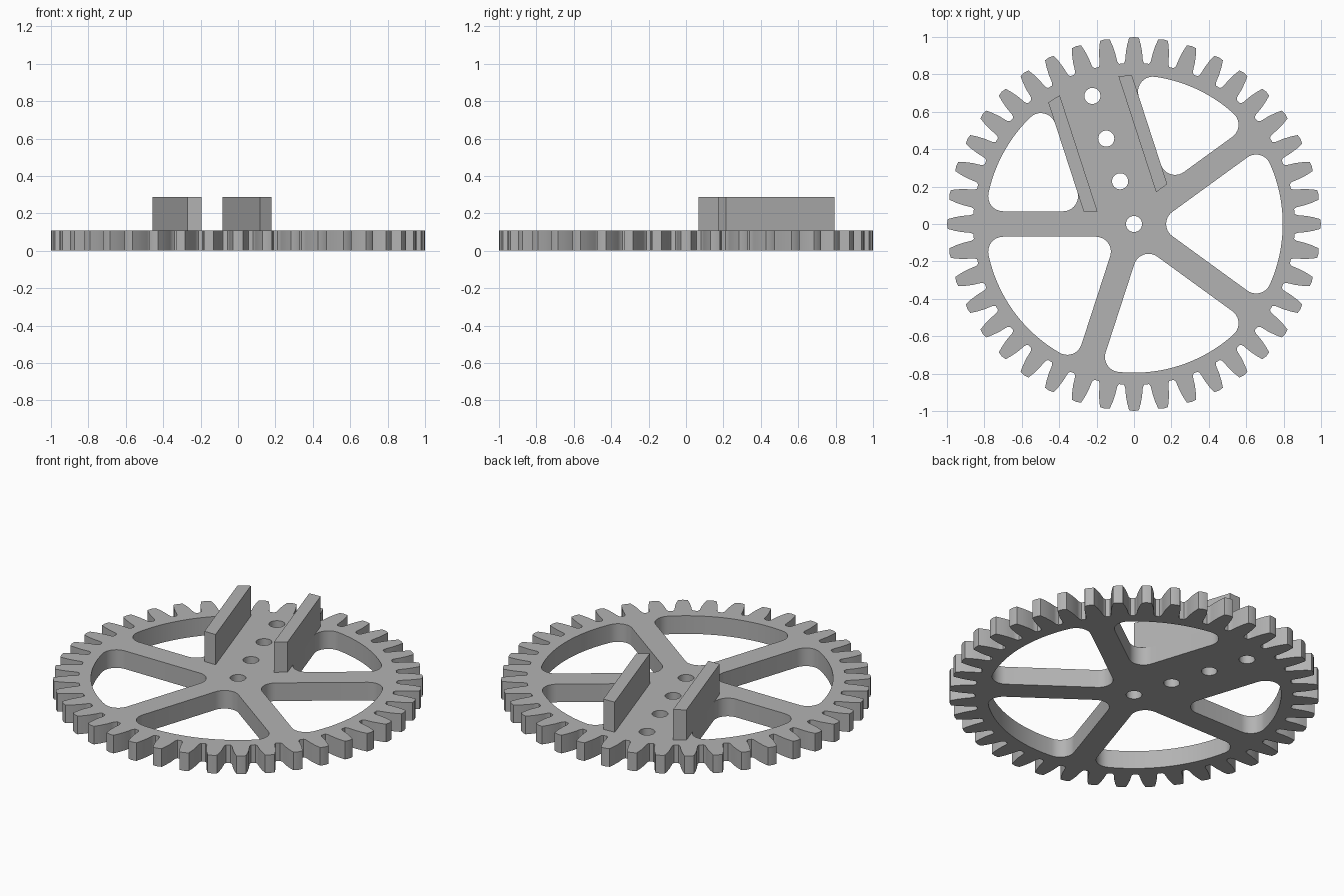
import bpy, bmesh
from math import cos, sin, sqrt, atan2, radians, degrees, tau
from mathutils import Vector

if "Cube" in bpy.data.objects:
    bpy.data.objects.remove(bpy.data.objects["Cube"])

TEETH, RIM, FILLET = 40, 0.795, 0.08
SPOKE, WIDE = 0.068, 0.235          # half widths of the spokes
THICK, TOP = 0.108, 0.288
AXIS = 108                          # direction of the wide spoke

grey = bpy.data.materials.new("grey")
grey.use_nodes = True
colour = (0.45, 0.45, 0.45, 1)
grey.diffuse_color = colour
grey.node_tree.nodes["Principled BSDF"].inputs["Base Color"].default_value = colour


def polar(angle, r=1.0):
    return Vector((r * cos(radians(angle)), r * sin(radians(angle))))


def arc(centre, r, start, end, steps):
    return [centre + polar(start + (end - start) * i / steps, r) for i in range(steps + 1)]


def angle_of(p):
    return degrees(atan2(p.y, p.x))


def slab(name, loops, z0, z1):
    """Extrude closed outlines; inner loops become holes."""
    curve = bpy.data.curves.new(name, 'CURVE')
    curve.dimensions, curve.fill_mode = '2D', 'BOTH'
    curve.extrude = (z1 - z0) / 2
    for loop in loops:
        spline = curve.splines.new('POLY')
        spline.points.add(len(loop) - 1)
        for point, p in zip(spline.points, loop):
            point.co = (p.x, p.y, 0, 1)
        spline.use_cyclic_u = True
    temp = bpy.data.objects.new(name + "_outline", curve)
    bpy.context.collection.objects.link(temp)
    bpy.context.view_layer.update()
    mesh = bpy.data.meshes.new_from_object(
        temp.evaluated_get(bpy.context.evaluated_depsgraph_get()))
    bpy.data.objects.remove(temp)
    bm = bmesh.new()
    bm.from_mesh(mesh)
    bmesh.ops.remove_doubles(bm, verts=bm.verts, dist=1e-5)
    bmesh.ops.translate(bm, verts=bm.verts, vec=(0, 0, (z0 + z1) / 2))
    bmesh.ops.recalc_face_normals(bm, faces=bm.faces)
    bm.to_mesh(mesh)
    bm.free()
    mesh.materials.clear()
    mesh.materials.append(grey)
    mesh.name = name
    obj = bpy.data.objects.new(name, mesh)
    bpy.context.collection.objects.link(obj)
    bpy.ops.object.select_all(action='DESELECT')
    obj.select_set(True)
    bpy.context.view_layer.objects.active = obj
    bpy.ops.object.shade_smooth_by_angle(angle=radians(25))
    return obj


def pocket(a, half_a, half_b):
    """Rounded window between the spoke at angle a and the next one."""
    b = a + 72
    da, db = half_a + FILLET, half_b + FILLET
    reach = RIM - FILLET
    ca = polar(a, sqrt(reach**2 - da**2)) + polar(a + 90, da)
    cb = polar(b, sqrt(reach**2 - db**2)) + polar(b - 90, db)
    along = (db + da * cos(radians(72))) / sin(radians(72))
    ci = polar(a, along) + polar(a + 90, da)
    ta = angle_of(ca) % 360
    tb = angle_of(cb) % 360
    ta += 360 * round((a - ta) / 360)
    tb += 360 * round((b - tb) / 360)
    return (arc(ca, FILLET, a - 90, ta, 10) + arc(Vector((0, 0)), RIM, ta, tb, 24)[1:-1]
            + arc(cb, FILLET, tb, b + 90, 10) + arc(ci, FILLET, b + 90, a + 270, 12))


# Toothed outline: (degrees from tooth centre, radius) along one flank
flank = [(1.5, 0.996), (2.15, 0.96), (2.7, 0.92), (2.95, 0.89), (3.15, 0.872), (3.7, 0.86)]
outline = []
for t in range(TEETH):
    mid = t * 360 / TEETH
    outline += [polar(mid - d, r) for d, r in reversed(flank)]
    outline.append(polar(mid, 1.0))
    outline += [polar(mid + d, r) for d, r in flank]

# Gear wheel with five windows and a row of four round holes
half = {AXIS: WIDE}
windows = [pocket(a, half.get(a, SPOKE), half.get(a + 72, SPOKE))
           for a in range(-108, 252, 72)]
bores = [arc(polar(AXIS, 0.24 * i), 0.043, 0, 360, 32)[:-1] for i in range(4)]
slab("gear_wheel", [outline] + windows + bores, 0, THICK)

# Two upright rails along the edges of the wide spoke
for side, name in ((1, "left_rail"), (-1, "right_rail")):
    def corner(n, s):
        return polar(AXIS, s) + polar(AXIS - 90, n * side)

    def inner(n):
        return (SPOKE + n * cos(radians(72))) / sin(radians(72))

    n0, n1 = WIDE - 0.07, WIDE
    slab(name, [[corner(n0, inner(n0)), corner(n1, inner(n1)),
                 corner(n1, sqrt(RIM**2 - n1**2)), corner(n0, sqrt(RIM**2 - n0**2))]],
         THICK, TOP)
